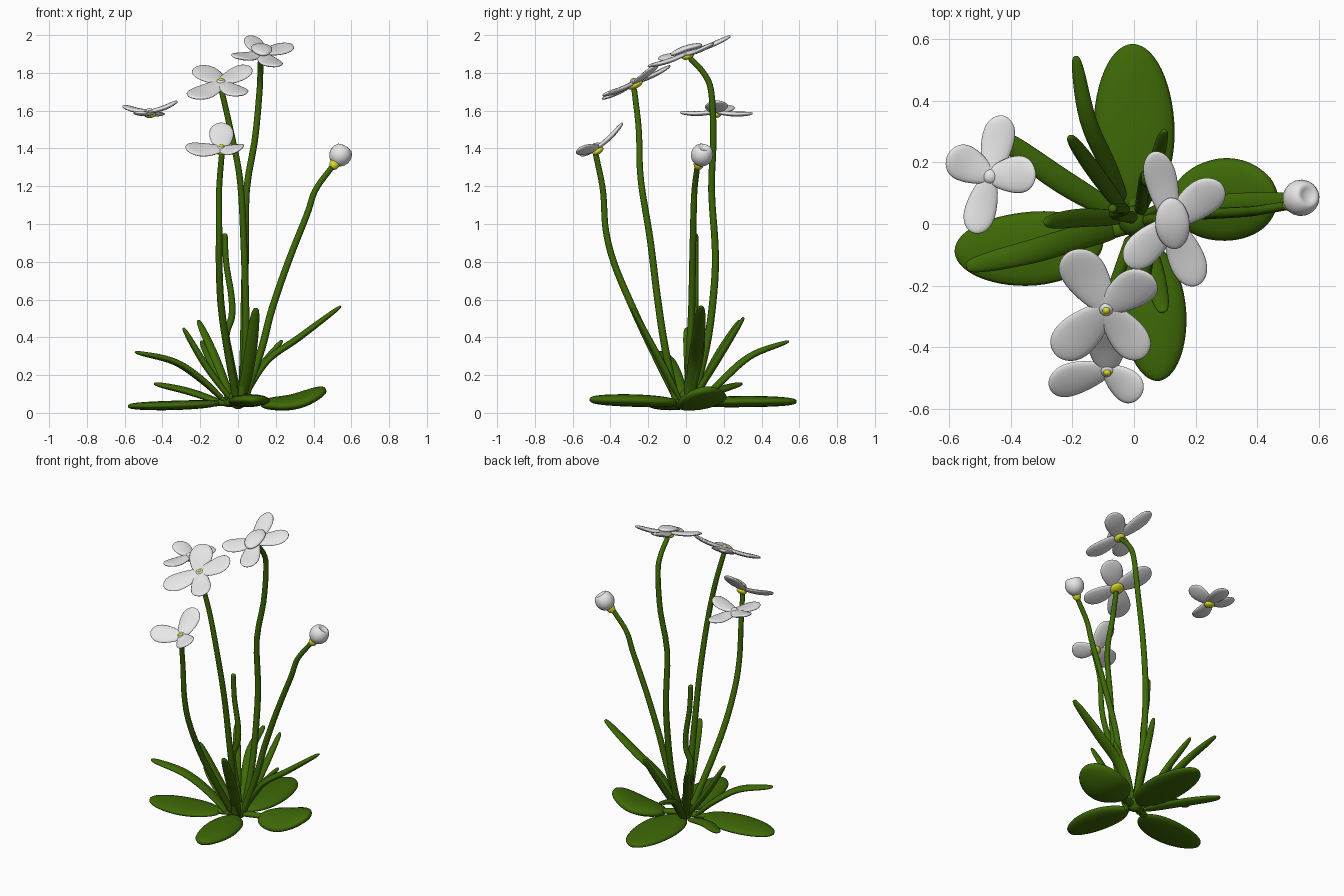
import bpy, bmesh, math
from mathutils import Vector as V

if "Cube" in bpy.data.objects:
    bpy.data.objects.remove(bpy.data.objects["Cube"])


def material(name, rgb):
    m = bpy.data.materials.new(name)
    m.diffuse_color = (*rgb, 1)
    m.use_nodes = True
    m.node_tree.nodes["Principled BSDF"].inputs["Base Color"].default_value = m.diffuse_color
    return m


GREEN = material("leaf green", (0.048, 0.14, 0.002))
WHITE = material("petal white", (0.84, 0.84, 0.84))
YELLOW = material("flower yellow", (0.74, 0.76, 0.02))


def finish(bm, name, mat):
    bmesh.ops.recalc_face_normals(bm, faces=bm.faces)
    for f in bm.faces:
        f.smooth = True
    me = bpy.data.meshes.new(name)
    bm.to_mesh(me)
    bm.free()
    me.materials.append(mat)
    ob = bpy.data.objects.new(name, me)
    bpy.context.collection.objects.link(ob)
    return ob


def along(pts, t):
    """Catmull-Rom point on a path, t in 0..1."""
    n = len(pts) - 1
    i = min(int(t * n), n - 1)
    u = t * n - i
    b, c = pts[i], pts[i + 1]
    a = pts[i - 1] if i else b * 2 - c
    d = pts[i + 2] if i + 2 <= n else c * 2 - b
    return 0.5 * (2 * b + (c - a) * u + (2 * a - 5 * b + 4 * c - d) * u * u
                  + (3 * b - a - 3 * c + d) * u ** 3)


def loft(name, pts, mat, half_w, half_t, normal, profile, steps=28, sides=16):
    """Sweep an elliptical section along a path, scaled by profile(angle 0..pi)."""
    pts = [V(p) for p in pts]
    bm = bmesh.new()
    rings = []
    for k in range(steps + 1):
        th = math.pi * k / steps
        t = (1 - math.cos(th)) / 2
        p = along(pts, t)
        tan = (along(pts, min(t + .01, 1)) - along(pts, max(t - .01, 0))).normalized()
        side = tan.cross(V(normal)).normalized()
        up = side.cross(tan)
        w, h = profile(th, t)
        rings.append([bm.verts.new(p + side * half_w * w * math.cos(a) + up * half_t * h * math.sin(a))
                      for a in (2 * math.pi * j / sides for j in range(sides))])
    for r, s in zip(rings, rings[1:]):
        for j in range(sides):
            bm.faces.new((r[j], r[(j + 1) % sides], s[(j + 1) % sides], s[j]))
    bm.faces.new(rings[0])
    bm.faces.new(rings[-1])
    return finish(bm, name, mat)


def stem_profile(th, t):
    s = min(1, math.sin(th) * 4 + .3) * (1.25 - .35 * t)
    return s, s


def oval(th, t):
    s = max(math.sin(th), .03)
    return s, s ** .6


def blade(th, t):
    s = max(math.sin(th), .04) ** .55
    return max(s, .35 if t < .5 else 0), max(s, .6 if t < .5 else 0)


def petal_profile(th, t):
    s = max(math.sin(th), .03)
    return s * (.7 + .5 * t), s ** .6


def ball(name, centre, radii, axis, mat, dent=False):
    bm = bmesh.new()
    bmesh.ops.create_uvsphere(bm, u_segments=20, v_segments=16, radius=1)
    q = V((0, 0, 1)).rotation_difference(V(axis))
    for v in bm.verts:
        if dent and v.co.z > .8:
            v.co.z -= (v.co.z - .8) * 2
        v.co = V(centre) + q @ V((v.co.x * radii[0], v.co.y * radii[0], v.co.z * radii[1]))
    return finish(bm, name, mat)


# Stems
stems = {
    "tall_stem": [(.02, .03, .04), (.03, .11, .36), (.035, .148, .65), (.04, .155, .87), (.045, .135, 1.18),
                  (.09, .145, 1.45), (.113, .135, 1.69), (.118, .1, 1.79), (.12, .02, 1.88)],
    "second_stem": [(.015, -.05, .05), (.04, -.11, .34), (.04, -.15, .6), (.03, -.19, .92), (.01, -.24, 1.24),
                    (-.04, -.25, 1.5), (-.09, -.275, 1.72)],
    "front_stem": [(-.01, -.05, .08), (-.06, -.19, .36), (-.09, -.29, .575), (-.1, -.38, .79), (-.1, -.425, .97),
                   (-.1, -.44, 1.18), (-.085, -.48, 1.38)],
    "bud_stem": [(.03, .01, .06), (.125, .02, .34), (.18, .03, .55), (.27, .035, .81), (.365, .04, 1.05),
                 (.41, .045, 1.18), (.5, .06, 1.305)],
    "bare_stem": [(0, .02, .08), (-.05, .03, .33), (-.062, .035, .42), (-.033, .045, .51), (-.035, .05, .62),
                  (-.062, .05, .79), (-.07, .05, .95)],
}
for name, pts in stems.items():
    loft(name, pts, GREEN, .0165, .0165, (1, 0, 0), stem_profile, steps=40, sides=12)

# Broad leaves lying near the ground: path, half width, half thickness, facing
ground_leaves = {
    "back_ground_leaf": ([(0, .05, .055), (0, .3, .06), (-.005, .585, .06)], .132, .03, (0, 0, 1)),
    "left_ground_leaf": ([(-.1, -.05, .05), (-.33, -.08, .04), (-.583, -.09, .035)], .12, .025, (0, 0, 1)),
    "right_ground_leaf": ([(.12, .06, .045), (.3, .08, .06), (.465, .095, .125)], .136, .036, (0, -.15, 1)),
    "front_ground_leaf": ([(.02, -.05, .055), (.06, -.27, .065), (.08, -.51, .07)], .108, .033, (0, 0, 1)),
}
for name, (pts, w, h, n) in ground_leaves.items():
    loft(name, pts, GREEN, w, h, n, oval)
    loft(name + "_stalk", [(0, 0, .06), V(pts[0]) * .6 + V(pts[1]) * .4], GREEN,
         .022, .016, (0, 0, 1), stem_profile, steps=10)

# Narrow rising leaves
narrow_leaves = [
    ([(-.05, -.02, .04), (-.18, -.045, .165), (-.335, -.09, .27), (-.545, -.14, .322)], .04),
    ([(-.05, .03, .04), (-.25, .15, .11), (-.44, .29, .155)], .04),
    ([(-.03, .06, .04), (-.08, .18, .16), (-.15, .34, .3), (-.19, .545, .38)], .028),
    ([(-.03, .04, .06), (-.12, .16, .29), (-.21, .285, .49)], .026),
    ([(-.03, .02, .06), (-.17, .02, .25), (-.29, .005, .45)], .03),
    ([(.02, .02, .06), (.15, .045, .27), (.325, .065, .4), (.545, .08, .565)], .036),
    ([(.02, .03, .06), (.06, .16, .27), (.1, .305, .505)], .024),
    ([(.02, -.03, .06), (.06, -.14, .28), (.095, -.285, .555)], .034),
    ([(.02, .02, .06), (.12, .06, .24), (.235, .09, .385)], .022),
]
for i, (pts, w) in enumerate(narrow_leaves):
    loft(f"narrow_leaf_{i + 1}", pts, GREEN, w, .018, (0, 0, 1), blade)

# Crown where everything meets
ball("crown", (0, .01, .075), (.05, .055), (0, 0, 1), GREEN)

# Flowers: centre, facing direction, base radius, eye shown, petal tips with half widths
flowers = {
    "top_flower": ((.122, .005, 1.905), (.05, -.37, .93), .034, False,
                   [((.065, .235, 1.995), .053), ((.285, .13, 1.95), .064),
                    ((.205, -.2, 1.835), .06), ((-.022, -.135, 1.885), .06)]),
    "second_flower": ((-.09, -.275, 1.75), (0, -.45, .9), .042, True,
                      [((-.21, -.09, 1.835), .075), ((.06, -.17, 1.835), .07),
                       ((.03, -.435, 1.685), .064), ((-.25, -.43, 1.67), .074)]),
    "front_flower": ((-.087, -.475, 1.4), (0, -.55, .8), .032, True,
                     [((-.276, -.53, 1.4), .065), ((.018, -.565, 1.4), .06), ((-.088, -.335, 1.535), .066)]),
    "loose_flower": ((-.468, .155, 1.595), (0, 0, 1), .032, False,
                     [((-.425, .352, 1.585), .054), ((-.605, .225, 1.625), .06),
                      ((-.32, .165, 1.65), .062), ((-.52, -.03, 1.59), .052)]),
}
for name, (c, n, r, eye, petals) in flowers.items():
    c, n = V(c), V(n).normalized()
    for i, (tip, w) in enumerate(petals):
        tip = V(tip)
        mid = (c + tip) / 2 - n * .008
        loft(f"{name}_petal_{i + 1}", [c - (tip - c) * .1, mid, tip], WHITE, w, .013, n, petal_profile, steps=20)
    ball(name + "_base", c - n * .016, (r, .018), n, YELLOW)
    ball(name + "_collar", c + n * .002, (.024, .016), n, WHITE)
    if eye:
        ball(name + "_eye", c + n * .012, (.013, .012), n, YELLOW)

# Petal folded over the middle of the top flower
loft("folded_petal", [(.135, -.08, 1.895), (.125, 0, 1.93), (.12, .085, 1.95)], WHITE,
     .056, .016, (.05, -.37, .93), oval, steps=20)

# Closed bud with a dimpled tip
axis = V((.5, .2, .85)).normalized()
ball("bud", (.543, .085, 1.366), (.059, .062), axis, WHITE, dent=True)
ball("bud_base", (.512, .068, 1.318), (.027, .034), axis, YELLOW)
